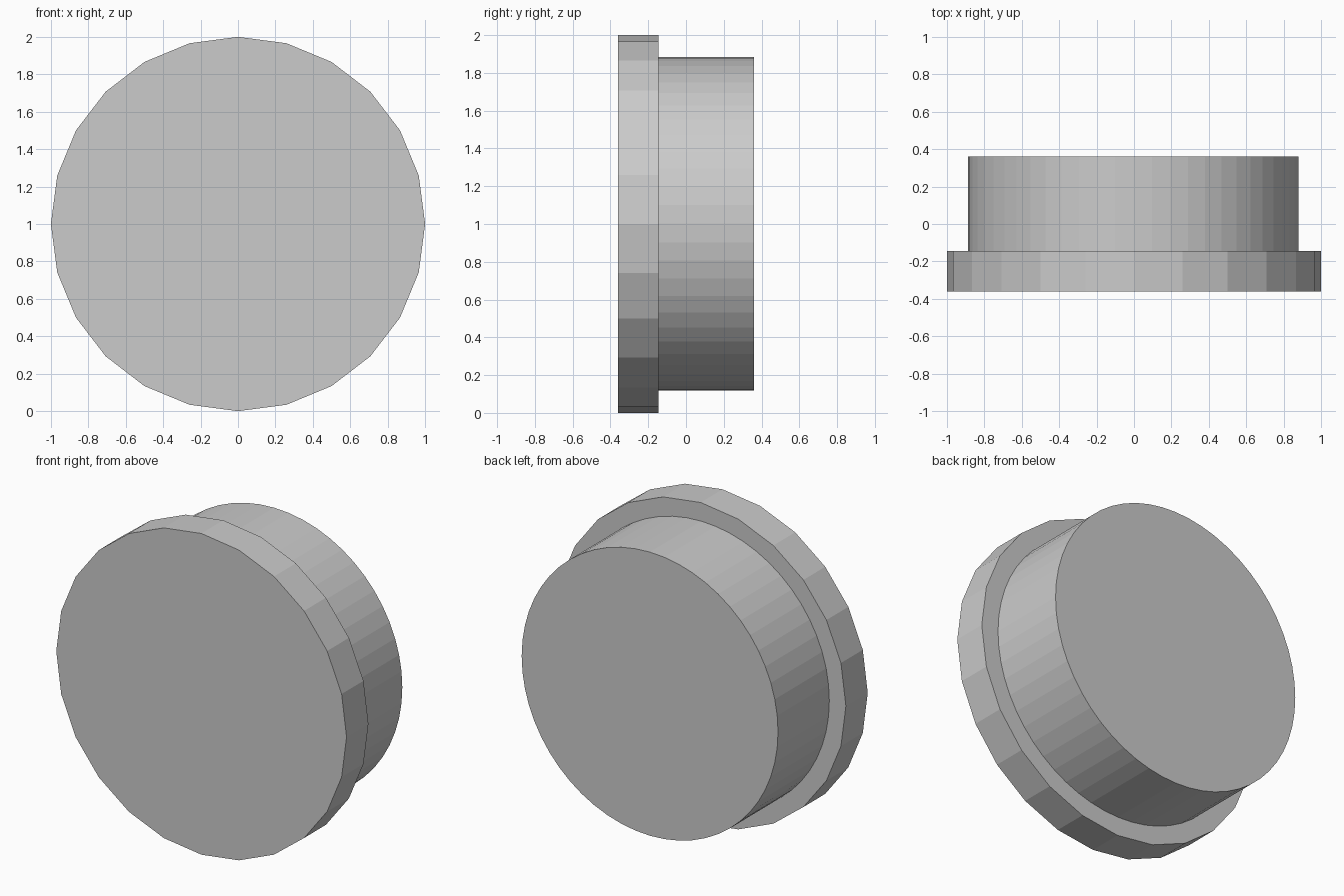
import bpy
import bmesh
from math import cos, sin, tau

if "Cube" in bpy.data.objects:
    bpy.data.objects.remove(bpy.data.objects["Cube"])


def disc(name, sides, radius, y0, y1, cx=0.0, cz=1.0):
    """Flat-shaded prism with its axis along y."""
    bm = bmesh.new()
    ring = [bm.verts.new((cx + radius * cos(tau * i / sides), y0,
                          cz + radius * sin(tau * i / sides)))
            for i in range(sides)]
    cap = bm.faces.new(ring)
    ext = bmesh.ops.extrude_face_region(bm, geom=[cap], use_keep_orig=True)
    for v in ext["geom"]:
        if isinstance(v, bmesh.types.BMVert):
            v.co.y = y1
    bmesh.ops.recalc_face_normals(bm, faces=bm.faces[:])
    mesh = bpy.data.meshes.new(name)
    bm.to_mesh(mesh)
    bm.free()
    obj = bpy.data.objects.new(name, mesh)
    bpy.context.collection.objects.link(obj)
    return obj


# Wide low-poly rim at the front
disc("front_rim", 24, 1.0, -0.36, -0.145)

# Rounder, narrower body behind it
disc("rear_body", 56, 0.883, -0.145, 0.36, cx=-0.003, cz=1.002)
